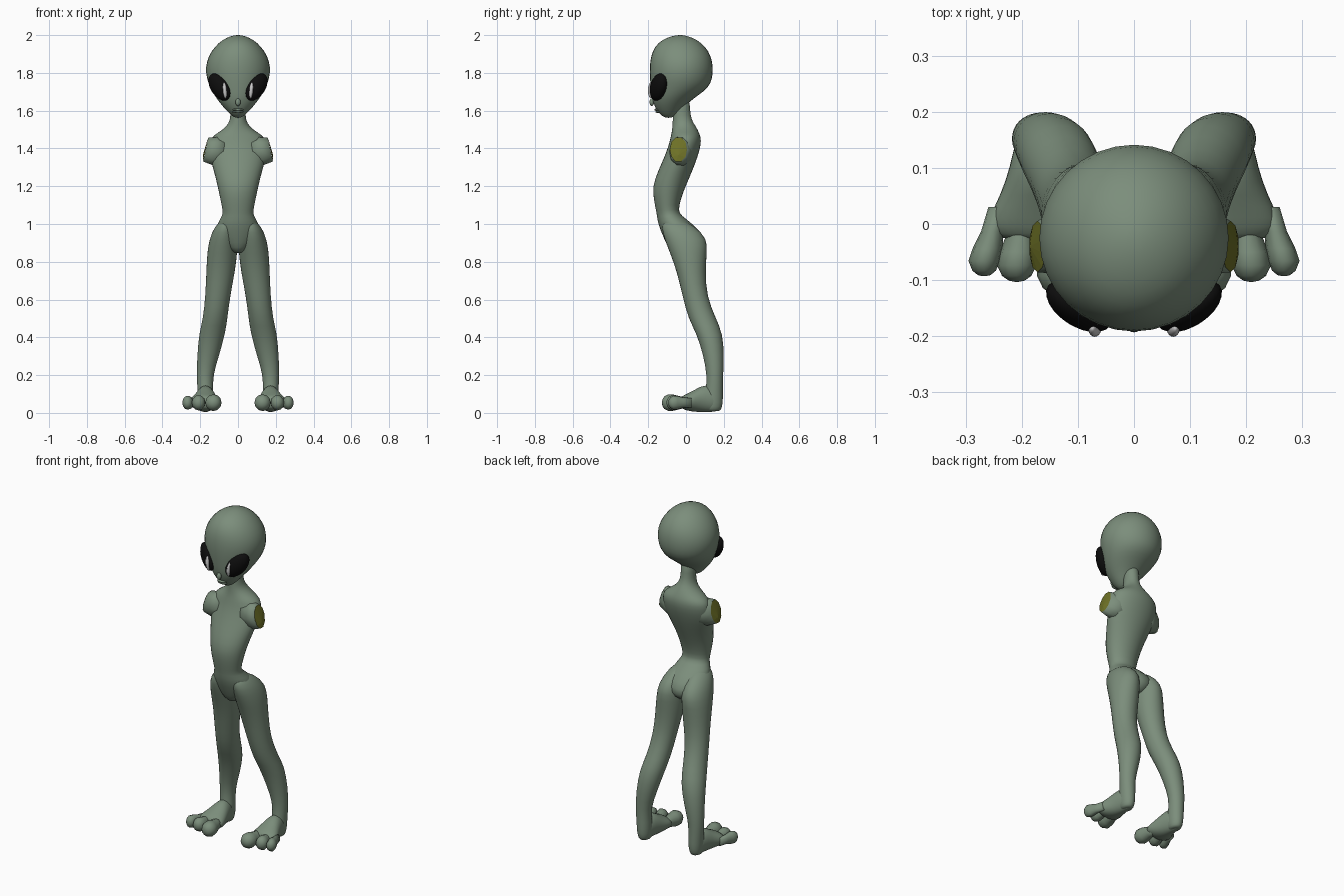
import bpy, bmesh, math
from mathutils import Vector, Matrix

if "Cube" in bpy.data.objects:
    bpy.data.objects.remove(bpy.data.objects["Cube"])


def material(name, rgb):
    m = bpy.data.materials.new(name)
    m.diffuse_color = (*rgb, 1)
    m.use_nodes = True
    m.node_tree.nodes["Principled BSDF"].inputs["Base Color"].default_value = m.diffuse_color
    return m


SKIN = material("skin", (0.20, 0.27, 0.20))
BLACK = material("black", (0.004, 0.004, 0.004))
PALE = material("pale", (0.6, 0.6, 0.6))
OLIVE = material("olive", (0.16, 0.17, 0.02))


def finish(name, bm, mat, mirror=False, subdiv=0, smooth=True):
    bmesh.ops.recalc_face_normals(bm, faces=bm.faces[:])
    me = bpy.data.meshes.new(name)
    bm.to_mesh(me)
    bm.free()
    for p in me.polygons:
        p.use_smooth = smooth
    me.materials.append(mat)
    ob = bpy.data.objects.new(name, me)
    bpy.context.collection.objects.link(ob)
    if mirror:
        mod = ob.modifiers.new("mirror", 'MIRROR')
        mod.use_mirror_merge = False
    if subdiv:
        mod = ob.modifiers.new("subdivision", 'SUBSURF')
        mod.levels = mod.render_levels = subdiv
    return ob


def ring(c, u, v, n=16):
    c, u, v = Vector(c), Vector(u), Vector(v)
    return [c + u * math.cos(math.tau * i / n) + v * math.sin(math.tau * i / n)
            for i in range(n)]


def loft(name, rings, mat=SKIN, **kw):
    bm = bmesh.new()
    rows = [[bm.verts.new(p) for p in r] for r in rings]
    n = len(rows[0])
    for a, b in zip(rows, rows[1:]):
        for i in range(n):
            j = (i + 1) % n
            bm.faces.new((a[i], a[j], b[j], b[i]))
    bm.faces.new(rows[0])
    bm.faces.new(rows[-1])
    return finish(name, bm, mat, **kw)


def level(z, x0, x1, y0, y1):
    """Horizontal elliptical section from its extents."""
    return ring(((x0 + x1) / 2, (y0 + y1) / 2, z),
                ((x1 - x0) / 2, 0, 0), (0, (y1 - y0) / 2, 0))


def upright(y, x0, x1, z0, z1):
    """Section facing the front, from its extents."""
    return ring(((x0 + x1) / 2, y, (z0 + z1) / 2),
                ((x1 - x0) / 2, 0, 0), (0, 0, (z1 - z0) / 2))


def ellipsoid(name, c, axes, mat, mirror=False):
    bm = bmesh.new()
    bmesh.ops.create_uvsphere(bm, u_segments=20, v_segments=12, radius=1)
    m = Matrix([Vector(a) for a in axes]).transposed().to_4x4()
    bmesh.ops.transform(bm, matrix=Matrix.Translation(c) @ m, verts=bm.verts[:])
    return finish(name, bm, mat, mirror=mirror)


# Head: half width, front and back at each height
head = [(1.562, .012, -.105, -.08), (1.57, .03, -.125, -.06), (1.59, .052, -.148, -.035),
        (1.62, .080, -.166, -.01), (1.65, .105, -.178, .025), (1.68, .127, -.185, .065),
        (1.72, .150, -.190, .122), (1.77, .170, -.195, .144), (1.83, .177, -.197, .148),
        (1.89, .160, -.190, .137), (1.94, .125, -.168, .105), (1.975, .085, -.130, .062),
        (1.996, .038, -.075, .01), (2.0, .008, -.038, -.022)]
loft("head", [level(z, -w, w, f, b) for z, w, f, b in head], subdiv=1)

# Torso with neck and pelvis
torso = [(.845, .02, -.07, .03), (.87, .07, -.095, .085), (.93, .125, -.122, .105),
         (1.0, .115, -.15, .04), (1.045, .083, -.155, -.025), (1.07, .082, -.16, -.04),
         (1.13, .095, -.172, -.027), (1.2, .110, -.180, .0), (1.28, .130, -.15, .035),
         (1.35, .152, -.118, .062), (1.42, .152, -.092, .082), (1.46, .145, -.083, .08),
         (1.485, .105, -.077, .07), (1.515, .062, -.073, .055), (1.55, .042, -.071, .03),
         (1.6, .040, -.07, .022), (1.68, .042, -.07, .02)]
loft("torso", [level(z, -w, w, f, b) for z, w, f, b in torso], subdiv=1)

# Shoulder stumps with flat coloured cut faces
cut = ring((.171, -.04, 1.395), (0, .046, 0), (-.015, 0, .067), 10)
loft("shoulder", [ring((.07, -.02, 1.385), (0, .07, 0), (0, 0, .08), 10),
                  ring((.125, -.03, 1.385), (0, .06, 0), (-.008, 0, .078), 10), cut],
     mirror=True)
bm = bmesh.new()
rim = [bm.verts.new(p + Vector((.001, 0, 0))) for p in cut]
tip = bm.verts.new((.186, -.04, 1.365))
for a, b in zip(rim, rim[1:] + rim[:1]):
    bm.faces.new((a, b, tip))
finish("arm_cut", bm, OLIVE, mirror=True, smooth=False)

# Legs
leg = [(1.03, .03, .075, -.11, -.04), (.99, .01, .125, -.135, .05), (.92, .0, .153, -.116, .116),
       (.85, .002, .165, -.088, .112), (.75, .014, .169, -.05, .105), (.62, .04, .174, -.02, .11),
       (.5, .055, .186, .01, .16), (.42, .066, .208, .055, .196), (.3, .10, .217, .092, .203),
       (.2, .132, .22, .11, .197), (.12, .130, .215, .105, .196), (.05, .13, .212, .09, .197),
       (.015, .138, .205, .095, .187), (.008, .15, .19, .12, .17)]
loft("leg", [level(*s) for s in leg], mirror=True, subdiv=1)

# Feet
foot = [(.185, .15, .195, .02, .08), (.16, .135, .21, .004, .13), (.1, .122, .222, .002, .155),
        (.05, .108, .24, .004, .125), (.01, .097, .262, .01, .105), (-.02, .10, .255, .02, .09),
        (-.03, .13, .22, .035, .075)]
loft("foot", [upright(*s) for s in foot], mirror=True, subdiv=1)

# Three toes on each foot: base x, tip x, tip y, radius
for k, (xa, xb, tip_y, r) in enumerate([(.14, .13, -.127, .043), (.195, .209, -.103, .035),
                                        (.24, .267, -.093, .028)]):
    prof = [(0, .7), (.35, .72), (.6, .95), (.78, 1.0), (.92, .75), (.985, .4), (1, .1)]
    rings = []
    for t, s in prof:
        x, y = xa + (xb - xa) * min(1, t * 1.3), .03 + (tip_y - .03) * t
        rings.append(ring((x, y, .054), (r * s, 0, 0), (0, 0, (r * .5 + .023) * s), 12))
    loft(f"toe_{k + 1}", rings, mirror=True)

# Slanted eyes with pale slits
n = Vector((.60, -.79, -.12)).normalized()
side = Vector((.79, .60, 0)).normalized()
up = side.cross(n).normalized()
if up.z < 0:
    up = -up
long_axis = (side * .62 + up * .78).normalized()
short_axis = n.cross(long_axis)
ellipsoid("eye", Vector((.098, -.146, 1.725)),
          (long_axis * .083, short_axis * .052, n * .036), BLACK, True)
ellipsoid("eye_slit", Vector((.070, -.186, 1.707)),
          ((.011, 0, 0), (0, .015, 0), (.004, 0, .042)), PALE, True)

# Nose and lips
ellipsoid("nose", Vector((0, -.181, 1.645)), ((.014, 0, 0), (0, .012, 0), (0, 0, .02)), SKIN)
for name, z, y in (("upper_lip", 1.605, -.155), ("lower_lip", 1.594, -.149)):
    ellipsoid(name, Vector((0, y, z)), ((.03, 0, 0), (0, .012, 0), (0, 0, .007)), SKIN)
